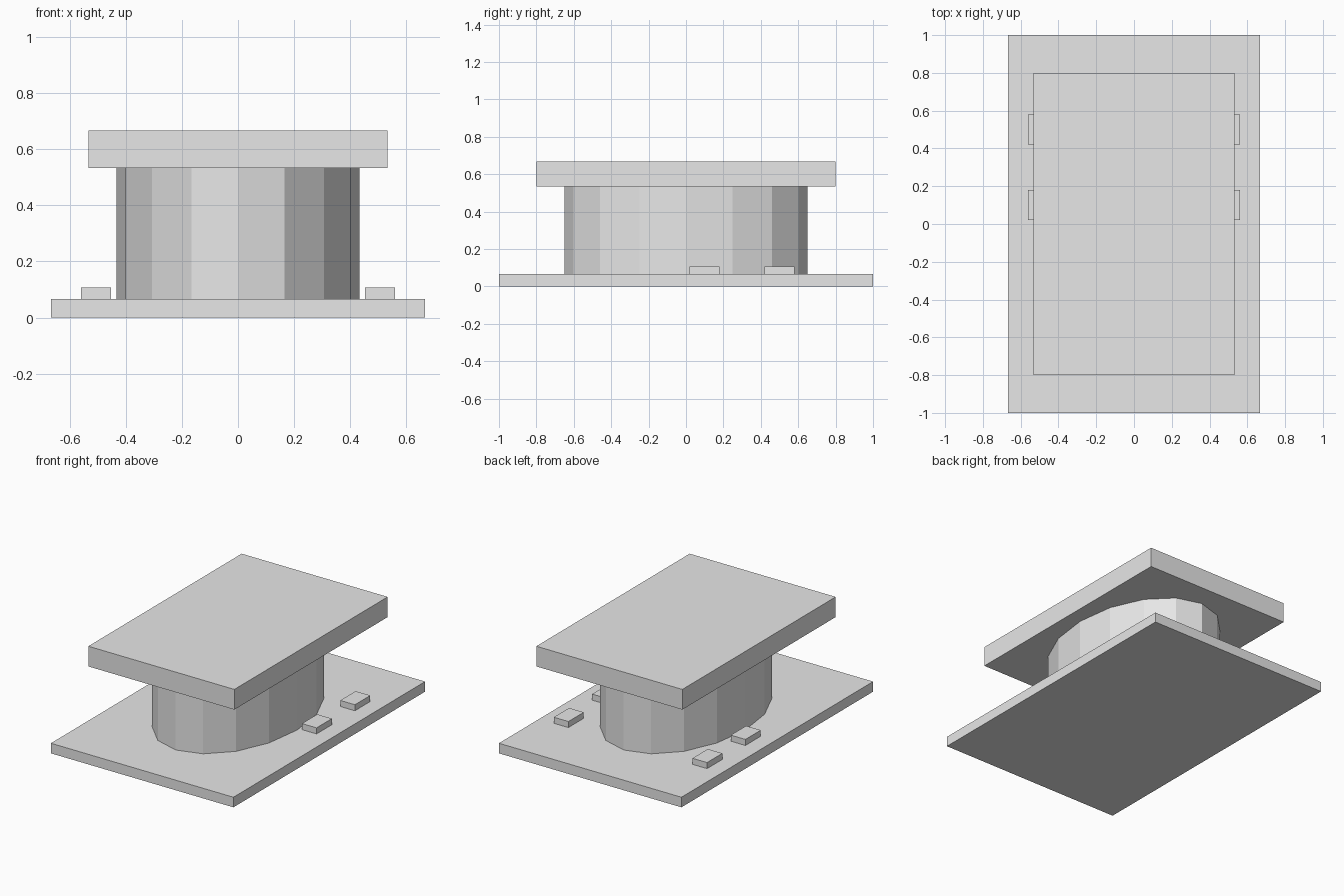
import bpy

if "Cube" in bpy.data.objects:
    bpy.data.objects.remove(bpy.data.objects["Cube"])

grey = bpy.data.materials.new("light grey")
grey.diffuse_color = (0.8, 0.8, 0.8, 1)
grey.use_nodes = True
grey.node_tree.nodes["Principled BSDF"].inputs["Base Color"].default_value = grey.diffuse_color


def finish(name):
    ob = bpy.context.object
    ob.name = name
    ob.data.materials.append(grey)
    bpy.ops.object.transform_apply(location=False, rotation=False, scale=True)
    return ob


def box(name, x, y, z0, z1, sx, sy):
    bpy.ops.mesh.primitive_cube_add(size=1, location=(x, y, (z0 + z1) / 2))
    bpy.context.object.scale = (sx, sy, z1 - z0)
    return finish(name)


BASE_TOP, SLAB_BOTTOM, SLAB_TOP = 0.0667, 0.5333, 0.6667

# Base plate and top slab
box("base_plate", 0, 0, 0, BASE_TOP, 1.3333, 2)
box("top_slab", 0, 0, SLAB_BOTTOM, SLAB_TOP, 1.0667, 1.6)

# Faceted oval column between them
bpy.ops.mesh.primitive_cylinder_add(
    vertices=16, radius=1, depth=1, location=(0, 0, (BASE_TOP + SLAB_BOTTOM) / 2))
bpy.context.object.scale = (0.4333, 0.65, SLAB_BOTTOM - BASE_TOP)
finish("oval_column")

# Two small blocks on each side of the base
for side, sx in (("left", -1), ("right", 1)):
    for place, y in (("middle", 0.1), ("back", 0.5)):
        box(f"{side}_{place}_block", sx * 0.5067, y, BASE_TOP, 0.1067, 0.1067, 0.16)
